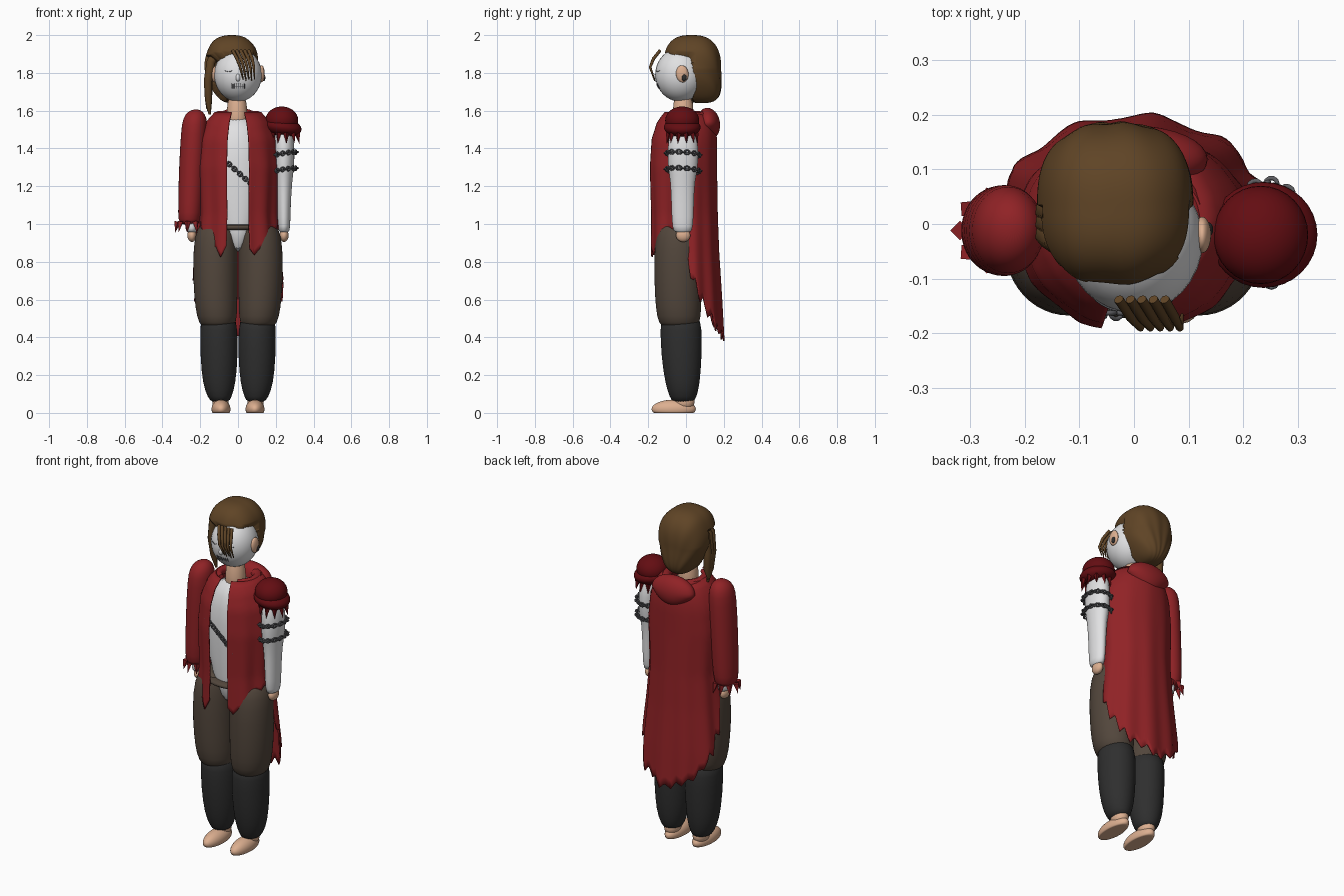
import bpy, bmesh, math, random
from mathutils import Vector

random.seed(4)
cube = bpy.data.objects.get("Cube")
if cube:
    bpy.data.objects.remove(cube)


def material(name, r, g, b):
    m = bpy.data.materials.new(name)
    m.use_nodes = True
    m.diffuse_color = (r, g, b, 1)
    bsdf = m.node_tree.nodes["Principled BSDF"]
    bsdf.inputs["Base Color"].default_value = (r, g, b, 1)
    bsdf.inputs["Roughness"].default_value = 0.8
    return m


WHITE = material("white_cloth", .75, .75, .76)
SKIN = material("skin", .72, .43, .28)
HAIR = material("brown_hair", .115, .058, .019)
RED = material("red_cloth", .28, .016, .019)
DARK_RED = material("dark_red", .125, .004, .006)
TROUSER = material("trouser_brown", .085, .062, .045)
BLACK = material("black_cloth", .028, .028, .028)
GREY = material("chain_grey", .11, .11, .12)


def finish(ob, mat, angle=50):
    ob.data.materials.clear()
    ob.data.materials.append(mat)
    bpy.ops.object.select_all(action='DESELECT')
    ob.select_set(True)
    bpy.context.view_layer.objects.active = ob
    bpy.ops.object.shade_smooth_by_angle(angle=math.radians(angle))
    return ob


def from_bmesh(name, bm, mat, angle=50):
    bmesh.ops.recalc_face_normals(bm, faces=bm.faces[:])
    me = bpy.data.meshes.new(name)
    bm.to_mesh(me)
    bm.free()
    ob = bpy.data.objects.new(name, me)
    bpy.context.collection.objects.link(ob)
    return finish(ob, mat, angle)


def ball(name, loc, size, mat, tilt=(0, 0, 0)):
    bpy.ops.mesh.primitive_uv_sphere_add(segments=32, ring_count=20, location=loc, rotation=tilt)
    ob = bpy.context.object
    ob.name, ob.scale = name, size
    return finish(ob, mat)


def loft(name, sections, mat, n=24):
    """Skin a stack of ellipses (z, centre x, centre y, radius x, radius y)."""
    bm = bmesh.new()
    rings = []
    for z, cx, cy, rx, ry in sections:
        rings.append([bm.verts.new((cx + rx * math.cos(a), cy + ry * math.sin(a), z))
                      for a in (math.tau * i / n for i in range(n))])
    for lo, hi in zip(rings, rings[1:]):
        for i in range(n):
            j = (i + 1) % n
            bm.faces.new((lo[i], lo[j], hi[j], hi[i]))
    bm.faces.new(rings[0])
    bm.faces.new(rings[-1])
    ob = from_bmesh(name, bm, mat)
    sub = ob.modifiers.new("round", 'SUBSURF')
    sub.levels = sub.render_levels = 1
    return ob


def tubes(name, paths, width, mat, cyclic=False, taper=None):
    cu = bpy.data.curves.new(name, 'CURVE')
    cu.dimensions, cu.bevel_depth, cu.bevel_resolution = '3D', width, 2
    cu.use_fill_caps = True
    for path in paths:
        sp = cu.splines.new('POLY')
        sp.points.add(len(path) - 1)
        for i, p in enumerate(path):
            sp.points[i].co = (*p, 1)
            sp.points[i].radius = taper[i] if taper else 1
        sp.use_cyclic_u = cyclic
    ob = bpy.data.objects.new(name, cu)
    bpy.context.collection.objects.link(ob)
    bpy.ops.object.select_all(action='DESELECT')
    ob.select_set(True)
    bpy.context.view_layer.objects.active = ob
    bpy.ops.object.convert(target='MESH')
    return finish(bpy.context.object, mat)


def spikes(name, centre, radius, count, size, length, lean, mat):
    for i in range(count):
        a = math.tau * (i + .5) / count
        out = Vector((math.cos(a), math.sin(a), 0))
        bpy.ops.mesh.primitive_cone_add(vertices=4, radius1=size, depth=length,
                                        location=Vector(centre) + out * radius)
        ob = bpy.context.object
        ob.name = f"{name}_{i + 1}"
        ob.rotation_euler = (out * lean + Vector((0, 0, -1))).to_track_quat('Z', 'Y').to_euler()
        finish(ob, mat, 20)


def lerp(table, t):
    """Piecewise linear lookup in rows of (key, values...)."""
    for a, b in zip(table, table[1:]):
        if t <= b[0]:
            k = max(0, (t - a[0]) / (b[0] - a[0]))
            return [u + (v - u) * k for u, v in zip(a[1:], b[1:])]
    return table[-1][1:]


# Legs and feet
for side, s in (("right", -1), ("left", 1)):
    loft(side + "_trouser", [(.45, s*.108, -.035, .07, .08), (.47, s*.108, -.035, .1, .11),
         (.55, s*.115, -.04, .112, .122), (.7, s*.12, -.042, .119, .127),
         (.88, s*.12, -.042, .118, .128), (.98, s*.11, -.03, .11, .12),
         (1.02, s*.09, -.02, .08, .1)], TROUSER)
    loft(side + "_lower_leg", [(.055, s*.095, -.015, .045, .055), (.08, s*.097, -.015, .062, .07),
         (.15, s*.1, -.018, .088, .092), (.3, s*.1, -.024, .1, .108),
         (.45, s*.102, -.026, .1, .112), (.52, s*.105, -.03, .09, .1)], BLACK)
    foot = ball(side + "_foot", (s*.09, -.065, .02), (.05, .117, .05), SKIN)
    for v in foot.data.vertices:
        v.co.z = max(v.co.z, -.4)
    ball(side + "_ankle", (s*.093, -.01, .06), (.043, .055, .05), SKIN)

# Torso, belt and neck
loft("shirt", [(.85, 0, -.05, .02, .06), (.95, 0, -.03, .1, .11), (1.1, 0, -.02, .16, .125),
     (1.35, 0, -.02, .18, .135), (1.5, 0, -.015, .14, .11), (1.57, 0, -.01, .06, .06)], WHITE)
loft("belt", [(.965, 0, -.03, .17, .135), (.975, 0, -.03, .18, .145),
     (.99, 0, -.03, .18, .145), (1.0, 0, -.03, .17, .135)], TROUSER)
loft("neck", [(1.5, -.005, -.015, .065, .065), (1.58, -.005, -.015, .054, .054),
     (1.7, -.005, -.015, .05, .052)], SKIN)

# Long open coat with a torn hem, short in front and long behind
PROFILE = [(.3, .262, .19, .2), (.6, .25, .19, .185), (.85, .222, .19, .17), (1.05, .205, .188, .163),
           (1.3, .215, .195, .16), (1.45, .2, .185, .16), (1.54, .165, .155, .15), (1.59, .12, .115, .11)]
HEM = [(0, .86), (30, .85), (48, .93), (72, .99), (88, .97), (97, .74), (115, .61), (140, .47), (180, .39)]
COLS, ROWS = 132, 26
bm = bmesh.new()
grid = []
tooth = 1
for i in range(COLS + 1):
    deg = 16 + 328 * i / COLS
    a = math.radians(deg)
    if i % 6 == 0:
        tooth = random.uniform(.4, 1.5)
    hem = lerp(HEM, min(deg, 360 - deg))[0] + .05 * tooth * (abs(i % 6 - 3) / 3 - .5)
    column = []
    for r in range(ROWS + 1):
        z = 1.59 + (hem - 1.59) * r / ROWS
        rx, front, back = lerp(PROFILE, z)
        fold = 1 + .03 * (r / ROWS) * math.sin(a * 11)
        ry = front if math.cos(a) > 0 else back
        column.append(bm.verts.new((rx * fold * math.sin(a), -ry * fold * math.cos(a), z)))
    grid.append(column)
for c, d in zip(grid, grid[1:]):
    for r in range(ROWS):
        bm.faces.new((c[r], c[r + 1], d[r + 1], d[r]))
coat = from_bmesh("coat", bm, RED)
thick = coat.modifiers.new("cloth", 'SOLIDIFY')
thick.thickness, thick.offset = .008, 0

# Collar and hood hanging behind the neck
arc = [math.radians(30 + 300 * i / 24) for i in range(25)]
tubes("collar", [[(.105 * math.sin(a), .005 - .1 * math.cos(a), 1.575 + .01 * math.cos(a)) for a in arc]],
      .026, RED, taper=[.5 + .7 * math.sin(math.pi * i / 24) for i in range(25)])
hood = ball("hood", (0, .118, 1.53), (.135, .062, .085), RED, (.12, 0, 0))
for v in hood.data.vertices:
    if v.co.z < 0:
        v.co.x *= 1 + .35 * v.co.z

# Red sleeve on the right arm, with its fringe and hand
loft("right_sleeve", [(.995, -.256, -.012, .045, .055), (1.015, -.256, -.012, .061, .074),
     (1.1, -.252, -.012, .066, .08), (1.3, -.243, -.012, .07, .084), (1.5, -.232, -.012, .07, .085),
     (1.56, -.228, -.01, .064, .076), (1.595, -.225, -.008, .042, .048),
     (1.607, -.222, -.005, .012, .015)], RED)
spikes("sleeve_fringe", (-.256, -.012, .983), .07, 9, .018, .06, .25, RED)
loft("right_cuff", [(.955, -.245, -.015, .025, .04), (.97, -.245, -.015, .034, .05),
     (1.03, -.25, -.015, .034, .05)], WHITE)
# Bare white sleeve on the left arm
loft("left_sleeve", [(.955, .244, -.018, .024, .04), (.97, .244, -.018, .033, .056),
     (1.1, .243, -.018, .036, .06), (1.23, .243, -.018, .044, .064), (1.29, .243, -.016, .054, .08),
     (1.4, .244, -.016, .057, .083), (1.52, .24, -.016, .05, .07)], WHITE)
for side, s in (("right", -1), ("left", 1)):
    ball(side + "_hand", (s*.244, -.015, .94), (.024, .038, .035), SKIN)

# Padded shoulder guard on the left arm
ball("shoulder_cap", (.232, -.02, 1.548), (.087, .09, .074), DARK_RED)
ball("shoulder_rim", (.237, -.02, 1.512), (.1, .097, .05), DARK_RED, (0, .15, 0))
spikes("shoulder_fringe", (.245, -.02, 1.453), .077, 11, .016, .058, .2, DARK_RED)


# Chains, made of alternating links along a path
def chain(name, point, count):
    links = []
    for i in range(count):
        here, ahead = Vector(point(i / count)), Vector(point((i + 1) / count))
        along = (ahead - here).normalized()
        side = along.cross(Vector((0, 0, 1))).normalized()
        if i % 2:
            side = along.cross(side)
        reach = (ahead - here).length * .72
        links.append([here + along * reach * math.cos(t) + side * .011 * math.sin(t)
                      for t in (math.tau * k / 10 for k in range(10))])
    tubes(name, links, .0042, GREY, cyclic=True)


for name, z in (("upper_arm_chain", 1.37), ("lower_arm_chain", 1.285)):
    chain(name, lambda t, z=z: (.244 + .064 * math.cos(t * math.tau), -.016 + .09 * math.sin(t * math.tau),
                                z + .012 * math.sin(t * math.tau + 2)), 26)
chain("chest_chain", lambda t: (-.09 + .2 * t, -.163, 1.355 - .18 * t), 14)

# Masked head, ears and stitched face
HEAD, SIZE = Vector((0, -.03, 1.79)), Vector((.126, .133, .142))
ball("mask", HEAD, SIZE, WHITE)
ball("nose", (0, -.16, 1.775), (.012, .013, .02), WHITE)
for side, s in (("right", -1), ("left", 1)):
    ball(side + "_ear", (s*.125, -.02, 1.795), (.016, .033, .045), SKIN, (.1, 0, 0))
    ball(side + "_ear_stud", (s*.136, -.01, 1.775), (.009, .013, .018), BLACK)


def on_face(x, z):
    u, w = x / SIZE.x, (z - HEAD.z) / SIZE.z
    return (x, HEAD.y - SIZE.y * math.sqrt(1 - u * u - w * w) - .001, z)


marks = [[on_face(-.035 + .01 * i, 1.73) for i in range(8)]]
marks += [[on_face(-.032 + .011 * i, 1.742), on_face(-.032 + .011 * i, 1.718)] for i in range(7)]
for s in (-1, 1):
    marks.append([on_face(s * (.03 + .01 * i), 1.812 - .006 * math.sin(i * .8)) for i in range(5)])
tubes("face_stitches", marks, .0018, GREY)

# Hair: a ridged cap tucked into the head around the face
bpy.ops.mesh.primitive_uv_sphere_add(segments=96, ring_count=64, radius=1)
hair = bpy.context.object
hair.name = "hair"
for v in hair.data.vertices:
    d = v.co.copy()
    d /= sum(abs(c) ** 2.5 for c in d) ** .4
    ridge = 1 + .012 * math.sin(18 * math.atan2(d.x, d.z + 1.3))
    low = max(0, -d.z)
    x = -.033 + .143 * d.x * ridge * (1 - .3 * low)
    y = .035 + .15 * d.y * ridge + .05 * low * low
    z = 1.82 + .18 * d.z
    if d.y < 0 and d.z > 0:
        y -= .012 * d.z
    hairline = .035 + .05 * max(0, 1.75 - z)
    if z < 1.905 - .12 * max(0, -x - .06) and y < hairline:
        inner = Vector((x, y, z)) - HEAD
        k = Vector([a / b for a, b in zip(inner, SIZE)]).length
        x, y, z = HEAD + inner * min(1, .9 / max(k, .01))
    v.co = (x, y, z)
finish(hair, HAIR, 60)
for k in range(3):
    tubes(f"side_lock_{k + 1}", [[(-.11, -.02 + .025 * k, 1.92), (-.142, -.03 + .025 * k, 1.86),
          (-.158, -.02 + .022 * k, 1.76), (-.156, -.005 + .015 * k, 1.66),
          (-.15 - .006 * k, .01 + .006 * k, 1.58 + .015 * k)]], .025, HAIR, taper=(.8, 1, .95, .8, .25))
tubes("forelock", [[(-.028 + .021 * i, -.138, 1.918), (-.005 + .02 * i, -.172, 1.875),
      (.012 + .018 * i, -.19, 1.83), (.028 + .015 * i, -.166, 1.765 - .006 * (i % 2))]
      for i in range(5)], .009, HAIR, taper=(1, 1, .8, .3))
